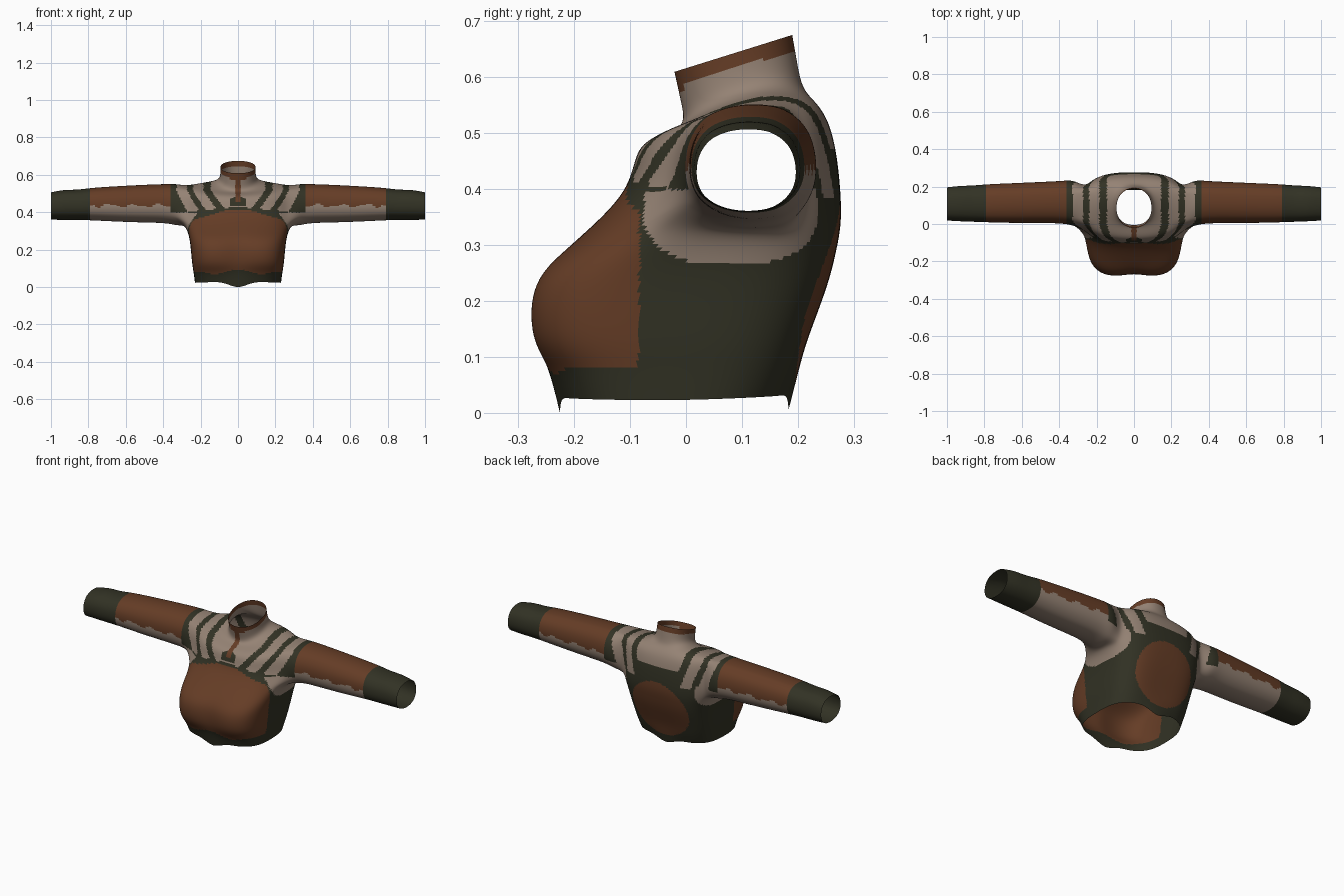
import bpy, bmesh, math

if "Cube" in bpy.data.objects:
    bpy.data.objects.remove(bpy.data.objects["Cube"])

def material(name, rgb):
    m = bpy.data.materials.new(name)
    m.diffuse_color = (*rgb, 1)
    m.use_nodes = True
    m.node_tree.nodes["Principled BSDF"].inputs["Base Color"].default_value = m.diffuse_color
    return m

GREEN, BROWN, TAUPE = 0, 1, 2
mats = [material("dark_green", (.032, .032, .018)),
        material("rust_brown", (.130, .046, .019)),
        material("taupe", (.30, .225, .175))]

N = 32
# torso rings from hem to collar: z front, z back, side lift, y front, y back, half width, squareness
RINGS = [(.030, .035, -.008, -.225, .183, .230, 3.2),
         (.085, .085, 0, -.245, .203, .238, 3.6),
         (.130, .130, 0, -.284, .215, .246, 4.0),
         (.238, .230, 0, -.284, .254, .254, 4.0),
         (.295, .290, 0, -.213, .268, .266, 3.6),
         (.345, .340, -.010, -.155, .278, .285, 3.0),
         (.405, .400, 0, -.100, .276, .290, 2.8),
         (.468, .475, 0, -.090, .268, .290, 2.7),
         (.490, .530, .030, -.066, .252, .280, 2.6),
         (.502, .560, .020, -.033, .228, .200, 2.4),
         (.515, .580, .014, 0, .207, .108, 2.2),
         (.560, .630, 0, -.010, .198, .094, 2.2),
         (.610, .676, 0, -.021, .190, .094, 2.2)]
LOW, HIGH, SPAN = 5, 8, 3        # armhole rows and half span in columns

# sleeve sections: x, y min, y max, z min, z max
SLEEVE = [(.325, -.012, .250, .328, .553), (.38, 0, .243, .343, .553),
          (.50, .002, .237, .345, .549), (.65, .002, .230, .350, .541),
          (.79, .006, .224, .358, .532), (.86, .009, .216, .359, .521),
          (.93, .011, .215, .359, .523), (1.0, .016, .206, .361, .508)]

bm = bmesh.new()

# torso and collar
rows = []
for i, (zf, zb, lift, yf, yb, w, n) in enumerate(RINGS):
    row = []
    for j in range(N):
        a = 2 * math.pi * j / N
        c, s = math.cos(a), math.sin(a)
        r = (abs(c) ** n + abs(s) ** n) ** (-1 / n)
        x, t = w * r * c, r * s
        y = (yf + yb) / 2 + t * (yb - yf) / 2
        z = zf + (zb - zf) * (t + 1) / 2 + lift * c * c
        if i == 0:                       # pointed hem at front and back
            z -= .034 * max(0, 1 - abs(x) / .09)
        if i in (2, 3) and y < -.2:      # shallow dip in the middle of the belly
            y += .016 * max(0, 1 - abs(x) / .12)
        row.append(bm.verts.new((x, y, z)))
    rows.append(row)

def in_armhole(i, j):
    k = min(j, N - 1 - j)
    return LOW <= i < HIGH and (k < SPAN or N // 2 - 1 - k < SPAN)

for i in range(len(rows) - 1):
    for j in range(N):
        if not in_armhole(i, j):
            k = (j + 1) % N
            bm.faces.new((rows[i][j], rows[i][k], rows[i + 1][k], rows[i + 1][j]))

# sleeves grow out of the armhole edges
for side in (1, -1):
    path = [(LOW, k) for k in range(-SPAN, SPAN)]
    path += [(i, SPAN) for i in range(LOW, HIGH)]
    path += [(HIGH, k) for k in range(SPAN, -SPAN, -1)]
    path += [(i, -SPAN) for i in range(HIGH, LOW, -1)]
    loop = [rows[i][k % N if side > 0 else (N // 2 - k) % N] for i, k in path]
    angles = [math.atan2((v.co.z - .43) / .10, (v.co.y - .115) / .12) for v in loop]
    for x, y0, y1, z0, z1 in SLEEVE:
        new = []
        for a in angles:
            c, s = math.cos(a), math.sin(a)
            r = (abs(c) ** 2.2 + abs(s) ** 2.2) ** (-1 / 2.2)
            new.append(bm.verts.new((side * x, (y0 + y1) / 2 + r * c * (y1 - y0) / 2,
                                     (z0 + z1) / 2 + r * s * (z1 - z0) / 2)))
        for k in range(len(loop)):
            m = (k + 1) % len(loop)
            bm.faces.new((loop[k], loop[m], new[m], new[k]))
        loop = new

bmesh.ops.recalc_face_normals(bm, faces=bm.faces[:])
cage = bpy.data.meshes.new("jacket")
bm.to_mesh(cage)
bm.free()
jacket = bpy.data.objects.new("jacket", cage)
bpy.context.collection.objects.link(jacket)

# smooth the cage, then keep the result as the real mesh
sub = jacket.modifiers.new("smooth", "SUBSURF")
sub.levels = sub.render_levels = 3
dg = bpy.context.evaluated_depsgraph_get()
mesh = bpy.data.meshes.new_from_object(jacket.evaluated_get(dg))
jacket.modifiers.clear()
jacket.data = mesh

def colour(x, y, z):
    u = abs(x)
    # sleeves: dark cuff, brown top, taupe underside with a ragged edge
    if u > .79:
        return GREEN
    if u > .365:
        edge = .437 + .008 * math.sin(u * 48) + .005 * math.sin(u * 91)
        return BROWN if z > edge else TAUPE
    # collar with brown rim and front strip
    tilt = z - .31 * (y + .02)
    if u < .11 and tilt > .525 and -.03 < y < .215:
        if tilt > .583 or (y < .05 and u < .015 + .03 * (tilt > .57)):
            return BROWN
        return TAUPE
    # belly panel
    if y < -.083 and z > .083 + .012 * math.cos(x * 25) * (u < .2):
        if z < .43 - .29 * u and ((y + .3) / .22) ** 6 + ((z - .24) / .20) ** 6 < 1:
            return BROWN
    # oval back panel
    if y > .14 and (x / .175) ** 2 + ((z - .22) / .165) ** 2 < 1:
        return BROWN
    # underarm patch
    if u > .2 and z < .40 and (abs(y - .08) / .155) ** 2.5 + (abs(z - .365) / .10) ** 2.5 < 1:
        return TAUPE
    # rib stripes across chest, shoulders and back
    front = y < .08
    if front and u < .014 and z > .455:
        return BROWN
    if front and u < .045 and .435 < z < .49 - .4 * u:
        return GREEN
    v = u + max(0, .52 - z) * ((.85 - 1.3 * u) if front else .3)
    floor = .43 - .1 * u if front else (.47 if u < .13 else .385)
    if z < floor:
        return GREEN
    if .145 < v < .185 or .24 < v < .272 or v > .328:
        return GREEN
    return TAUPE

mesh.materials.clear()
for m in mats:
    mesh.materials.append(m)
for p in mesh.polygons:
    p.use_smooth = True
    p.material_index = colour(*p.center)

# stand on the floor
low = min(v.co.z for v in mesh.vertices)
for v in mesh.vertices:
    v.co.z -= low
